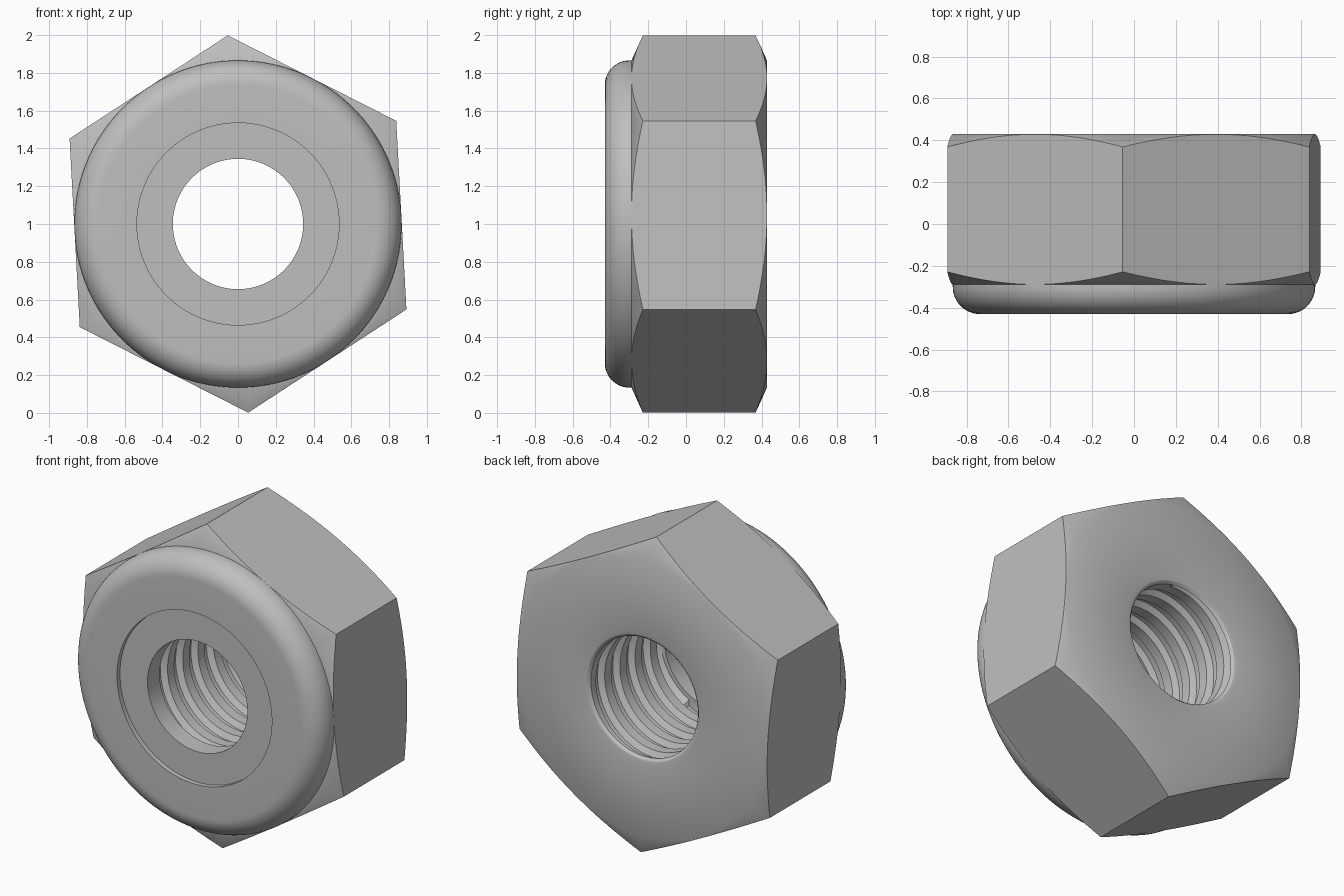
import bpy, bmesh
from math import sin, cos, pi, radians

if "Cube" in bpy.data.objects:
    bpy.data.objects.remove(bpy.data.objects["Cube"], do_unlink=True)

STEPS = 144              # segments around the axis
TILT = radians(-3.1)     # the hexagon is turned slightly
FLAT = 0.866             # centre to flat side
FRONT, BACK = -0.29, 0.43

steel = bpy.data.materials.new("steel_grey")
steel.use_nodes = True
grey = (0.52, 0.52, 0.52, 1)
steel.diffuse_color = grey
steel.node_tree.nodes["Principled BSDF"].inputs["Base Color"].default_value = grey


def loft(name, rings):
    """Skin rings around the y axis; each ring is a function t -> (radius, y)."""
    bm = bmesh.new()
    grid = []
    for ring in rings:
        row = []
        for i in range(STEPS + 1):
            t = 2 * pi * i / STEPS
            r, y = ring(t)
            row.append(bm.verts.new((r * sin(t + TILT), y, 1 + r * cos(t + TILT))))
        grid.append(row)
    for a, b in zip(grid, grid[1:]):
        for i in range(STEPS):
            bm.faces.new((a[i], a[i + 1], b[i + 1], b[i]))
    bmesh.ops.remove_doubles(bm, verts=bm.verts, dist=0.0002)
    mesh = bpy.data.meshes.new(name)
    bm.to_mesh(mesh)
    bm.free()
    mesh.materials.append(steel)
    obj = bpy.data.objects.new(name, mesh)
    bpy.context.collection.objects.link(obj)
    bpy.ops.object.select_all(action="DESELECT")
    obj.select_set(True)
    bpy.context.view_layer.objects.active = obj
    bpy.ops.object.shade_smooth_by_angle(angle=radians(30))
    return obj


def circle(r, y):
    return lambda t: (r, y)


def hexagon(y, side):
    """Hexagonal ring whose corners drop away along the chamfer cone."""
    def ring(t):
        r = FLAT / cos((t % (pi / 3)) - pi / 6)
        return r, y + side * (r - FLAT + 0.003) * 0.45
    return ring


# Hexagonal body with chamfered corners and a softened rear bore edge
loft("hex_body", [
    circle(0.535, FRONT), circle(FLAT - 0.003, FRONT),
    hexagon(FRONT, 1), hexagon(BACK, -1),
    circle(FLAT - 0.003, BACK), circle(0.41, BACK),
    circle(0.385, 0.425), circle(0.37, 0.41)])

# Rounded front collar with a shallow recess
arc = [circle(0.736 + 0.13 * sin(a), -0.30 - 0.13 * cos(a))
       for a in (pi / 2 * k / 12 for k in range(13))]
loft("front_collar", [circle(0.535, -0.28), circle(0.535, -0.43)]
     + arc + [circle(FLAT, -0.28)])

# Locking ring seated in the collar
loft("locking_insert", [
    circle(0.42, -0.28), circle(0.345, -0.28), circle(0.345, -0.40),
    circle(0.535, -0.40)][::1])

# Helical thread inside the bore
PITCH, CREST, ROOT = 0.15, 0.37, 0.405
START, END = -0.28, 0.41


def thread_ring(r, y):
    def ring(t):
        h = y + PITCH * t / (2 * pi)
        if h <= START:
            return CREST, START
        if h >= END:
            return CREST, END
        return r, h
    return ring


tooth = [(CREST, 0), (CREST, 0.065), (ROOT, 0.085), (ROOT, 0.13)]
rows = [thread_ring(r, START + PITCH * k + dy)
        for k in range(-2, 6) for r, dy in tooth]
loft("bore_thread", rows[::-1])
